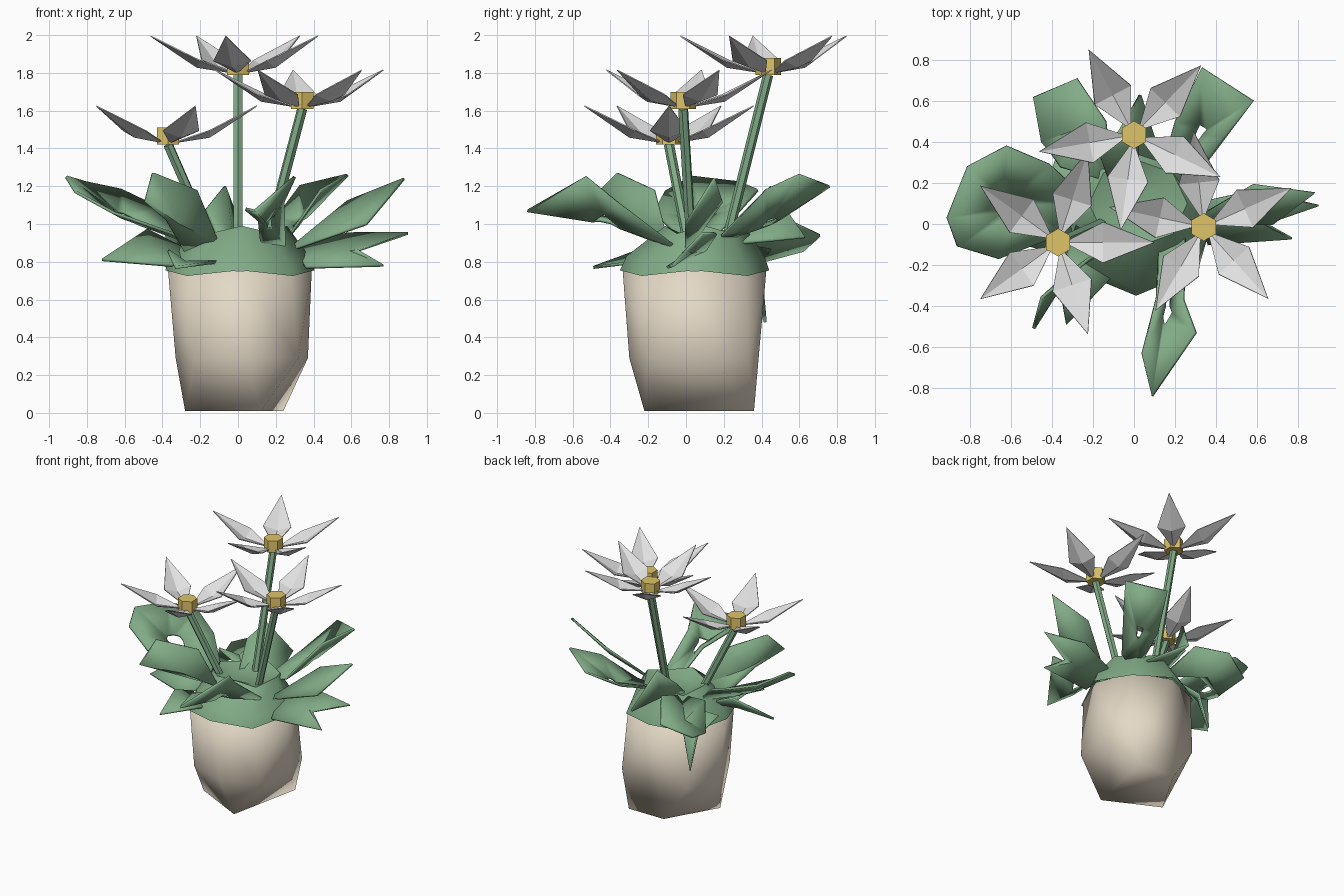
import bpy, bmesh
from math import radians, sin, cos, tau
from mathutils import Vector

cube = bpy.data.objects.get("Cube")
if cube:
    bpy.data.objects.remove(cube, do_unlink=True)


def material(name, r, g, b):
    mat = bpy.data.materials.new(name)
    mat.use_nodes = True
    colour = (r, g, b, 1)
    mat.diffuse_color = colour
    bsdf = mat.node_tree.nodes["Principled BSDF"]
    bsdf.inputs["Base Color"].default_value = colour
    bsdf.inputs["Roughness"].default_value = 0.8
    return mat


LEAF = material("leaf green", 0.22, 0.41, 0.24)
CLAY = material("pale clay", 0.77, 0.69, 0.56)
PETAL = material("petal white", 0.75, 0.75, 0.75)
POLLEN = material("pollen yellow", 0.74, 0.55, 0.14)


def finish(name, bm, mat, smooth=None, thickness=0):
    """Turn a bmesh into a coloured object, optionally thickened and smoothed."""
    bmesh.ops.recalc_face_normals(bm, faces=bm.faces)
    mesh = bpy.data.meshes.new(name)
    bm.to_mesh(mesh)
    bm.free()
    mesh.materials.append(mat)
    obj = bpy.data.objects.new(name, mesh)
    bpy.context.collection.objects.link(obj)
    if thickness:
        mod = obj.modifiers.new("thickness", "SOLIDIFY")
        mod.thickness = thickness
        mod.offset = 0
    if smooth:
        bpy.ops.object.select_all(action="DESELECT")
        obj.select_set(True)
        bpy.context.view_layer.objects.active = obj
        bpy.ops.object.shade_smooth_by_angle(angle=radians(smooth))
    return obj


def bridge(bm, lower, upper):
    n = len(lower)
    for i in range(n):
        j = (i + 1) % n
        bm.faces.new((lower[i], lower[j], upper[j], upper[i]))


def ellipse(bm, cx, cy, rx, ry, z, wobble=0.0):
    """Eight vertices on an ellipse, alternately raised and lowered."""
    return [bm.verts.new((cx + rx * cos(tau * i / 8), cy + ry * sin(tau * i / 8),
                          z + wobble * (-1) ** i)) for i in range(8)]


def leaf(name, outline, hole=0, sag=0.05):
    """Fan an outline to a sunken rib, or leave an open centre."""
    bm = bmesh.new()
    points = [Vector(p) for p in outline]
    rim = [bm.verts.new(p) for p in points]
    centre = sum(points, Vector()) / len(points) - Vector((0, 0, sag))
    if hole:
        bridge(bm, rim, [bm.verts.new(centre.lerp(p, hole)) for p in points])
    else:
        rib = bm.verts.new(centre)
        for i, v in enumerate(rim):
            bm.faces.new((v, rim[(i + 1) % len(rim)], rib))
    finish(name, bm, LEAF, 50, 0.016)


# Pot: hull from a four-cornered foot through a squarish belly to a round rim
bm = bmesh.new()
for x, y in ((-0.28, -0.02), (0.12, -0.22), (0.24, 0.36), (-0.06, 0.36)):
    bm.verts.new((x, y, 0.01))
for x, y in ((0.32, -0.2), (0.37, 0.1), (0.32, 0.33), (-0.25, 0.34),
             (-0.33, 0.06), (-0.23, -0.21), (0.05, -0.3)):
    bm.verts.new((x, y, 0.29))
ellipse(bm, 0.01, 0.045, 0.38, 0.38, 0.75)
bmesh.ops.convex_hull(bm, input=bm.verts)
finish("pot", bm, CLAY, 100)

# Leafy mound, overhanging the rim and rising towards the back
bm = bmesh.new()
rings = [ellipse(bm, 0.01, 0.045, 0.395, 0.395, 0.74, 0.015),
         ellipse(bm, 0.01, 0.05, 0.365, 0.365, 0.81, 0.02),
         ellipse(bm, 0.02, 0.1, 0.24, 0.21, 0.97, 0.02),
         ellipse(bm, 0.02, 0.1, 0.12, 0.12, 0.93)]
for lower, upper in zip(rings, rings[1:]):
    bridge(bm, lower, upper)
bm.faces.new(rings[-1])
finish("leaf_mound", bm, LEAF, 60)

# Leaves around the mound
leaf("left_leaf", [(-0.2, 0.1, 0.88), (-0.41, 0.29, 1.08), (-0.62, 0.38, 1.18),
                   (-0.81, 0.28, 1.22), (-0.91, 0.03, 1.25), (-0.86, -0.11, 1.17),
                   (-0.66, -0.17, 1.06), (-0.35, -0.05, 0.95)], 0.2, 0.07)
leaf("low_left_leaf", [(-0.25, 0.05, 0.85), (-0.48, 0.12, 0.97),
                       (-0.72, -0.05, 0.81), (-0.35, -0.15, 0.78)], 0, 0.01)
leaf("front_leaf", [(0.25, -0.06, 0.88), (0.24, -0.37, 1.12), (0.3, -0.53, 1.25),
                    (0.09, -0.84, 1.07), (0.04, -0.63, 1.08), (0.11, -0.36, 1.02),
                    (0.12, -0.08, 0.88)], 0.2, 0.04)
leaf("front_left_leaf", [(-0.1, -0.1, 0.9), (-0.22, -0.17, 1.18), (-0.45, -0.36, 1.27),
                         (-0.49, -0.51, 1.12), (-0.38, -0.31, 1.02), (-0.28, 0, 0.85)])
leaf("low_front_left_leaf", [(-0.1, -0.25, 0.8), (-0.33, -0.49, 0.77),
                             (-0.37, -0.25, 0.86), (-0.32, -0.1, 0.8)], 0, 0.01)
leaf("back_left_leaf", [(-0.1, 0.2, 0.92), (-0.36, 0.28, 0.98), (-0.45, 0.4, 0.8),
                        (-0.49, 0.62, 0.86), (-0.28, 0.71, 0.94), (-0.14, 0.5, 1.04)])
leaf("drooping_leaf", [(-0.2, 0.25, 0.88), (-0.42, 0.2, 0.85), (-0.36, 0.38, 0.74),
                       (-0.33, 0.42, 0.48), (-0.26, 0.4, 0.74)], 0, 0)
leaf("back_leaf", [(-0.1, 0.15, 0.92), (-0.17, 0.35, 1.08), (-0.07, 0.45, 1.2),
                   (0.03, 0.63, 0.93), (0.14, 0.3, 0.9)])
leaf("back_right_leaf", [(0.1, 0.15, 0.9), (0.2, 0.5, 1.03), (0.33, 0.76, 1.2),
                         (0.58, 0.6, 1.26), (0.44, 0.42, 1.18), (0.28, 0.2, 0.95)],
     0.15, 0.09)
leaf("right_leaf", [(0.25, 0, 0.85), (0.58, 0.19, 1.12),
                    (0.88, 0.15, 1.24), (0.68, 0, 1)], 0, 0.03)
leaf("low_right_leaf", [(0.3, 0.1, 0.86), (0.58, 0.16, 0.95), (0.9, 0.09, 0.95),
                        (0.64, 0, 0.86), (0.77, -0.07, 0.78), (0.36, -0.1, 0.77)], 0, 0.01)


def stem(name, start, end):
    bm = bmesh.new()
    axis = Vector(end) - Vector(start)
    bmesh.ops.create_cone(bm, cap_ends=True, segments=6, radius1=0.027,
                          radius2=0.027, depth=axis.length)
    obj = finish(name, bm, LEAF)
    obj.rotation_mode = "QUATERNION"
    obj.rotation_quaternion = axis.to_track_quat("Z", "Y")
    obj.location = (Vector(start) + Vector(end)) / 2


def flower(name, root, head, turn):
    """Five keeled petals around a hexagonal centre on a slanted stem."""
    stem(name + "_stem", root, head)
    bm = bmesh.new()
    for k in range(5):
        a = radians(turn + 72 * k)
        out, side = Vector((cos(a), sin(a), 0)), Vector((-sin(a), cos(a), 0))

        def point(r, w, z):
            return bm.verts.new(Vector(head) + out * r + side * w + Vector((0, 0, z)))
        base, keel, tip = point(0.03, 0, 0.01), point(0.22, 0, 0.04), point(0.47, 0, 0.205)
        for w in (-0.1, 0.1):
            edge = point(0.22, w, 0.075)
            bm.faces.new((base, keel, edge))
            bm.faces.new((keel, tip, edge))
    finish(name + "_petals", bm, PETAL, thickness=0.006)
    bm = bmesh.new()
    bmesh.ops.create_cone(bm, cap_ends=True, segments=6, radius1=0.068,
                          radius2=0.068, depth=0.09)
    bmesh.ops.translate(bm, verts=bm.verts, vec=Vector(head) + Vector((0, 0, 0.045)))
    finish(name + "_centre", bm, POLLEN)


flower("tall_flower", (0, 0.2, 0.85), (0, 0.435, 1.79), 46)
flower("right_flower", (0.14, 0.03, 0.85), (0.34, -0.015, 1.61), 24)
flower("left_flower", (-0.12, 0.02, 0.85), (-0.37, -0.09, 1.42), 0)
